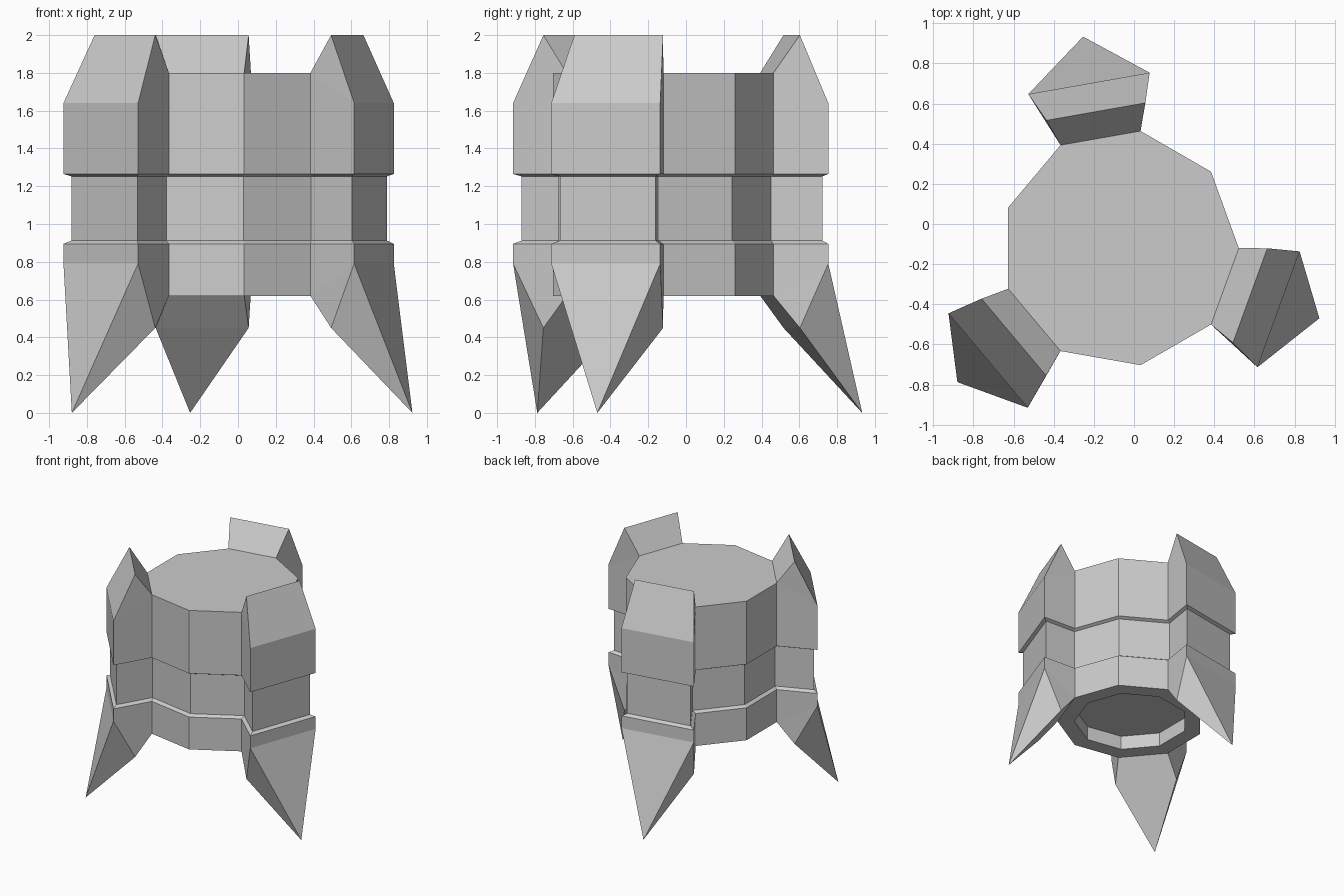
import bpy, bmesh
from math import cos, sin, radians
from mathutils import Vector

if "Cube" in bpy.data.objects:
    bpy.data.objects.remove(bpy.data.objects["Cube"])

BODY = Vector((-0.070, -0.120))      # axis of the nine-sided body
FIN = Vector((-0.077, -0.135))       # axis of the outer fin corners
R = 0.592
FIN_ANGLES = (100, 220, 340)


def local(angle, r, t, centre=BODY):
    a = radians(angle)
    return centre + Vector((r * cos(a) - t * sin(a), r * sin(a) + t * cos(a)))


# Plan outline: per fin = junction, outer, outer, junction, free body corner
outline, is_outer = [], []
for a in FIN_ANGLES:
    outline += [local(a - 20, R, 0), local(a, 0.848, -0.307, FIN),
                local(a, 0.848, 0.307, FIN), local(a + 20, R, 0), local(a + 60, R, 0)]
    is_outer += [False, True, True, False, False]
N = len(outline)


def inset(points, d):
    result = []
    for i, p in enumerate(points):
        e1 = (p - points[i - 1]).normalized()
        e2 = (points[(i + 1) % len(points)] - p).normalized()
        n1, n2 = Vector((-e1.y, e1.x)), Vector((-e2.y, e2.x))
        result.append(p + (n1 + n2) * d / (1 + n1.dot(n2)))
    return result


def add_loop(bm, points, z_body, z_outer):
    return [bm.verts.new((p.x, p.y, z_outer if o else z_body))
            for p, o in zip(points, is_outer)]


def bridge(bm, a, b):
    n = len(a)
    for i in range(n):
        j = (i + 1) % n
        bm.faces.new((a[i], a[j], b[j], b[i]))


def finish(bm, name):
    mesh = bpy.data.meshes.new(name)
    bm.to_mesh(mesh)
    bm.free()
    bpy.context.collection.objects.link(bpy.data.objects.new(name, mesh))


def inner_pair(bm, angle, z):
    return [bm.verts.new((*local(angle, 0.69, t), z)) for t in (-0.25, 0.25)]


# Upper shell: nine-sided lid with three raised fin tops
bm = bmesh.new()
low = add_loop(bm, outline, 1.265, 1.265)
top = add_loop(bm, outline, 1.80, 1.64)
bridge(bm, low, top)
bm.faces.new([v for v, o in zip(top, is_outer) if not o])
for k, a in enumerate(FIN_ANGLES):
    j0, o0, o1, j1 = top[5 * k:5 * k + 4]
    i0, i1 = inner_pair(bm, a, 2.0)
    bm.faces.new((j0, o0, i0))
    bm.faces.new((o0, o1, i1, i0))
    bm.faces.new((o1, j1, i1))
    bm.faces.new((j1, j0, i0, i1))
finish(bm, "upper_shell")

# Waist: recessed band with sloped steps to the shells
bm = bmesh.new()
narrow = inset(outline, 0.026)
loops = [add_loop(bm, pts, z, z) for pts, z in
         ((outline, 0.895), (narrow, 0.912), (narrow, 1.252), (outline, 1.265))]
for a, b in zip(loops, loops[1:]):
    bridge(bm, a, b)
finish(bm, "waist_band")

# Lower shell: three pointed feet and a recessed underside
bm = bmesh.new()
high = add_loop(bm, outline, 0.895, 0.895)
base = add_loop(bm, outline, 0.62, 0.79)
bridge(bm, base, high)
for k, a in enumerate(FIN_ANGLES):
    j0, o0, o1, j1 = base[5 * k:5 * k + 4]
    i0, i1 = inner_pair(bm, a, 0.45)
    tip = bm.verts.new((*local(a, 1.057, 0, Vector((-0.070, -0.108))), 0))
    for f in ((o0, tip, o1), (j0, i0, o0), (i0, tip, o0), (j1, o1, i1),
              (o1, tip, i1), (i0, i1, tip), (j0, j1, i1, i0)):
        bm.faces.new(f[::1])
rim = [v for v, o in zip(base, is_outer) if not o]
recess = []
for z in (0.62, 0.74):
    recess.append([bm.verts.new((*(BODY + (v.co.xy - BODY) * 0.77), z)) for v in rim])
bridge(bm, recess[0], rim)
bridge(bm, recess[1], recess[0])
bm.faces.new(recess[1][::-1])
bmesh.ops.recalc_face_normals(bm, faces=bm.faces)
# the shell is open at the waist, so keep its walls facing outward
bm.faces.ensure_lookup_table()
wall = bm.faces[0]
if wall.normal.dot(wall.calc_center_median() - Vector((*BODY, 0.75))) < 0:
    bmesh.ops.reverse_faces(bm, faces=bm.faces)
finish(bm, "lower_shell")
